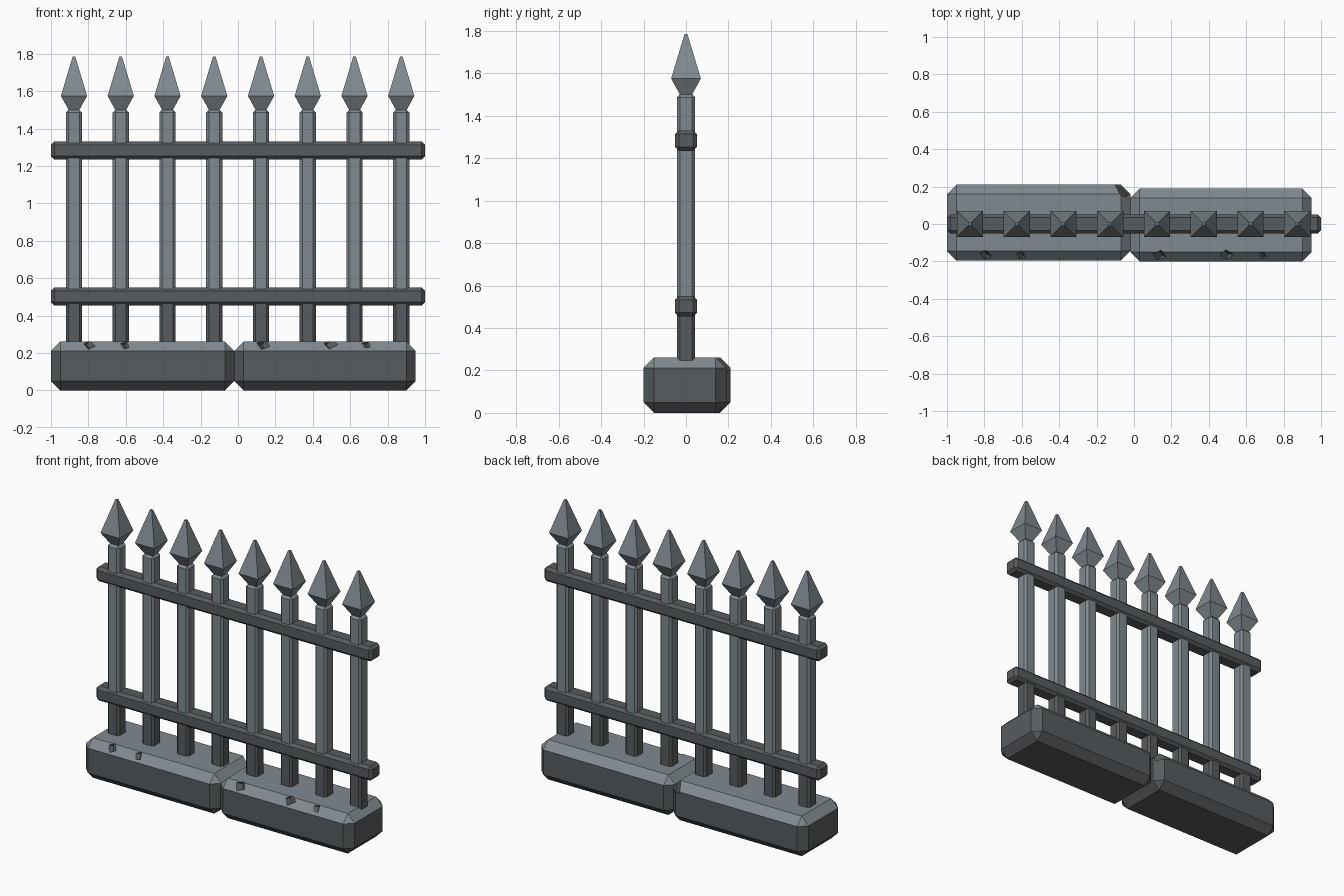
import bpy, bmesh, math
from mathutils import Vector, Matrix, Euler

cube = bpy.data.objects.get("Cube")
if cube:
    bpy.data.objects.remove(cube)


def material(name, rgb):
    m = bpy.data.materials.new(name)
    m.use_nodes = True
    m.diffuse_color = (*rgb, 1)
    m.node_tree.nodes["Principled BSDF"].inputs["Base Color"].default_value = (*rgb, 1)
    return m


LIGHT = material("light_grey", (0.216, 0.254, 0.279))
DARK = material("dark_grey", (0.098, 0.107, 0.115))


def finish(name, bm, rule):
    """Turn a bmesh into an object; faces matching the rule become dark."""
    bm.normal_update()
    for f in bm.faces:
        f.material_index = int(rule(f))
    mesh = bpy.data.meshes.new(name)
    bm.to_mesh(mesh)
    bm.free()
    mesh.materials.append(LIGHT)
    mesh.materials.append(DARK)
    ob = bpy.data.objects.new(name, mesh)
    bpy.context.collection.objects.link(ob)
    return ob


def chamfered_box(lo, hi, chamfer):
    lo, hi = Vector(lo), Vector(hi)
    bm = bmesh.new()
    bmesh.ops.create_cube(bm, size=1)
    bmesh.ops.scale(bm, vec=hi - lo, verts=bm.verts)
    bmesh.ops.translate(bm, vec=(lo + hi) / 2, verts=bm.verts)
    bmesh.ops.bevel(bm, geom=bm.edges[:], offset=chamfer, segments=1,
                    affect='EDGES', profile=0.5)
    return bm


def chip_cutter(pos, size, rot):
    bm = bmesh.new()
    bmesh.ops.create_cube(bm, size=1)
    turn = Euler([math.radians(a) for a in rot]).to_matrix().to_4x4()
    bmesh.ops.transform(bm, verts=bm.verts, matrix=Matrix.Translation(pos)
                        @ turn @ Matrix.Diagonal((*size, 1)))
    ob = finish("chip_cutter", bm, lambda f: True)
    ob.hide_render = True
    ob.hide_set(True)
    return ob


def stone(name, lo, hi, chips):
    bm = chamfered_box(lo, hi, 0.05)
    ob = finish(name, bm, lambda f: f.normal.z < 0.3)
    cutters = [chip_cutter(*c) for c in chips]
    for c in cutters:
        mod = ob.modifiers.new("chip", 'BOOLEAN')
        mod.operation = 'DIFFERENCE'
        mod.solver = 'EXACT'
        mod.object = c
    # Bake the chips into the stone and drop the cutters
    dg = bpy.context.evaluated_depsgraph_get()
    mesh = bpy.data.meshes.new_from_object(ob.evaluated_get(dg))
    ob.modifiers.clear()
    ob.data = mesh
    for c in cutters:
        bpy.data.objects.remove(c)


def edge_chip(x, s, twist):
    return ((x, -0.178, 0.252), (s, s * 0.8, s * 0.7), (40, 15, 45 + twist))


# Stone plinth in two blocks with chipped edges
stone("right_stone", (-1, -0.195, 0), (-0.02, 0.21, 0.262),
      [edge_chip(-0.8, 0.062, 10), edge_chip(-0.61, 0.056, -8),
       ((-0.065, 0.205, 0.255), (0.12, 0.07, 0.1), (20, 10, -40))])
stone("left_stone", (-0.02, -0.2, 0), (0.95, 0.19, 0.262),
      [edge_chip(0.13, 0.066, 0), edge_chip(0.49, 0.064, 20),
       edge_chip(0.68, 0.052, -12)])

# Horizontal rails
for name, z in (("lower_rail", 0.503), ("upper_rail", 1.283)):
    finish(name, chamfered_box((-1, -0.052, z - 0.048), (1, 0.052, z + 0.048), 0.018),
           lambda f: True)

# Bars and spear tips
for i in range(8):
    x = -0.877 + 0.25 * i
    bm = chamfered_box((x - 0.043, -0.043, 0.2), (x + 0.043, 0.043, 1.5), 0.014)
    bmesh.ops.bisect_plane(bm, geom=bm.verts[:] + bm.edges[:] + bm.faces[:],
                           plane_co=(0, 0, 0.5), plane_no=(0, 0, 1))
    finish(f"bar_{i + 1}", bm, lambda f: f.calc_center_median().z < 0.5)

    bm = bmesh.new()
    rings = []
    for r, z in ((0.026, 1.495), (0.07, 1.575), (0.007, 1.785)):
        rings.append([bm.verts.new((x + r * sx, r * sy, z))
                      for sx, sy in ((-1, -1), (1, -1), (1, 1), (-1, 1))])
    for a, b in zip(rings, rings[1:]):
        for k in range(4):
            n = (k + 1) % 4
            bm.faces.new((a[k], a[n], b[n], b[k]))
    bm.faces.new(rings[0][::-1])
    bm.faces.new(rings[-1])
    finish(f"spear_tip_{i + 1}", bm, lambda f: False)
